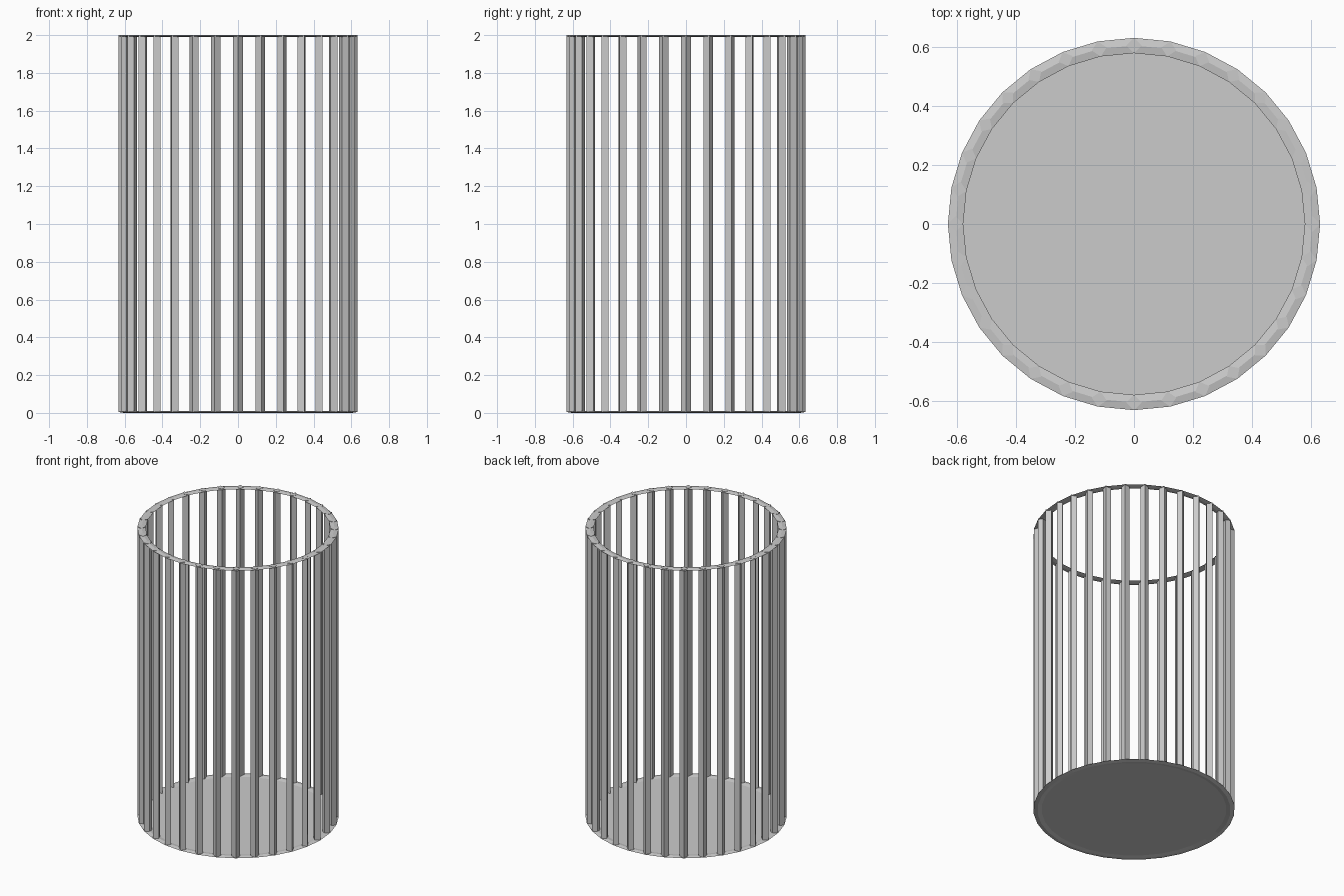
import bpy, bmesh
from math import sin, cos, tau

if "Cube" in bpy.data.objects:
    bpy.data.objects.remove(bpy.data.objects["Cube"])

SIDES, RADIUS, HALF, HEIGHT = 32, 0.606, 0.026, 2.0
FLAT = 0.005  # half height of the flattened rings


def make(name, verts, faces):
    mesh = bpy.data.meshes.new(name)
    mesh.from_pydata(verts, [], faces)
    bm = bmesh.new()
    bm.from_mesh(mesh)
    bmesh.ops.recalc_face_normals(bm, faces=bm.faces)
    bm.to_mesh(mesh)
    bm.free()
    obj = bpy.data.objects.new(name, mesh)
    bpy.context.collection.objects.link(obj)
    return obj


def polar(r, i, z):
    a = tau * i / SIDES
    return (r * cos(a), r * sin(a), z)


# Flattened rings with a diamond section
def ring(name, z):
    profile = [(HALF, 0), (0, FLAT), (-HALF, 0), (0, -FLAT)]
    verts = [polar(RADIUS + dr, i, z + dz) for i in range(SIDES) for dr, dz in profile]
    faces = []
    for i in range(SIDES):
        j = (i + 1) % SIDES
        for k in range(4):
            m = (k + 1) % 4
            faces.append((i * 4 + k, j * 4 + k, j * 4 + m, i * 4 + m))
    make(name, verts, faces)


ring("top_ring", HEIGHT - FLAT)
ring("bottom_ring", FLAT)

# Four-sided upright bars, one corner pointing outward
for i in range(SIDES):
    bpy.ops.mesh.primitive_cylinder_add(
        vertices=4, radius=HALF, depth=HEIGHT - FLAT,
        location=polar(RADIUS, i, (HEIGHT + FLAT) / 2),
        rotation=(0, 0, tau * i / SIDES))
    bpy.context.object.name = f"bar_{i + 1:02d}"

# Solid floor
make("floor", [polar(RADIUS, i, FLAT) for i in range(SIDES)], [tuple(range(SIDES))])
